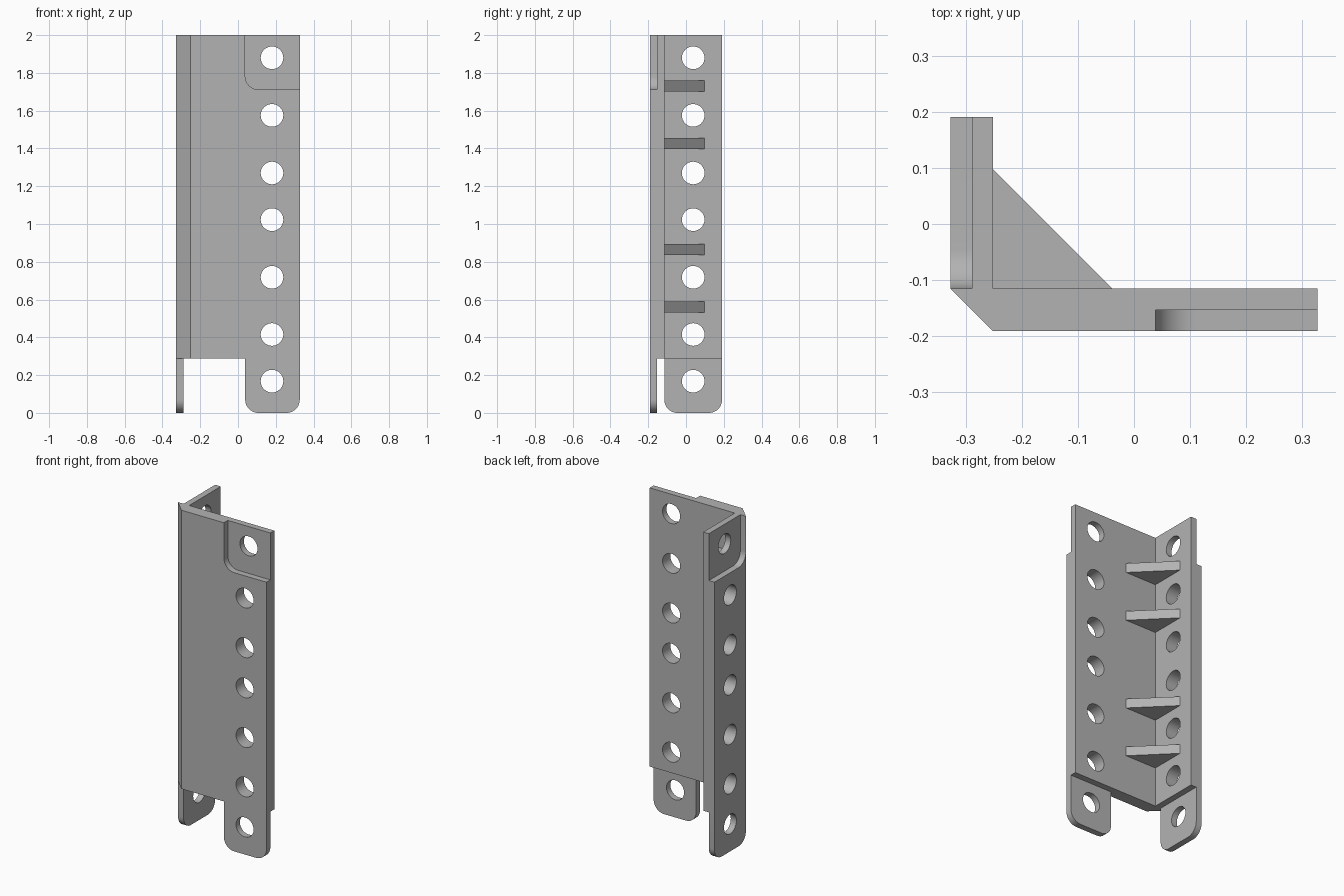
import bpy, bmesh
from math import pi, cos, sin

cube = bpy.data.objects.get("Cube")
if cube:
    bpy.data.objects.remove(cube, do_unlink=True)

grey = bpy.data.materials.new("plain grey")
grey.use_nodes = True
grey.diffuse_color = (0.45, 0.45, 0.45, 1)
grey.node_tree.nodes["Principled BSDF"].inputs["Base Color"].default_value = grey.diffuse_color

X0, X1, Y0, Y1 = -0.327, 0.327, -0.191, 0.191
T = 0.076             # plate thickness
HALF = T / 2          # tab thickness and recess depth
XI, YI = X0 + T, Y0 + T
BASE, HEIGHT, TAB_X, RADIUS = 0.288, 2.0, 0.038, 0.07
MAPS = {"x": lambda u, v, w: (w, u, v),
        "y": lambda u, v, w: (u, w, v),
        "z": lambda u, v, w: (u, v, w)}


def prism(name, outline, axis, lo, hi):
    """Extrude a flat outline along one axis."""
    place = MAPS[axis]
    bm = bmesh.new()
    rings = [[bm.verts.new(place(u, v, w)) for u, v in outline] for w in (lo, hi)]
    for ring in rings:
        bm.faces.new(ring)
    for i in range(len(outline)):
        j = (i + 1) % len(outline)
        bm.faces.new((rings[0][i], rings[0][j], rings[1][j], rings[1][i]))
    bmesh.ops.recalc_face_normals(bm, faces=bm.faces)
    mesh = bpy.data.meshes.new(name)
    bm.to_mesh(mesh)
    bm.free()
    mesh.materials.append(grey)
    ob = bpy.data.objects.new(name, mesh)
    bpy.context.collection.objects.link(ob)
    return ob


def arc(cu, cv, r, start, sweep, steps):
    return [(cu + r * cos(start + sweep * i / steps),
             cv + r * sin(start + sweep * i / steps)) for i in range(steps + 1)]


def tab_outline(u0, u1, v0, v1, round_both):
    """Rectangle with one or both lower corners rounded."""
    pts = [(u0, v1)] + arc(u0 + RADIUS, v0 + RADIUS, RADIUS, pi, pi / 2, 10)
    if round_both:
        pts += arc(u1 - RADIUS, v0 + RADIUS, RADIUS, -pi / 2, pi / 2, 10)
    else:
        pts.append((u1, v0))
    return pts + [(u1, v1)]


def combine(target, tool, operation):
    mod = target.modifiers.new(operation.lower(), "BOOLEAN")
    mod.object, mod.operation, mod.solver = tool, operation, "EXACT"
    bpy.context.view_layer.objects.active = target
    bpy.ops.object.modifier_apply(modifier=mod.name)
    bpy.data.objects.remove(tool, do_unlink=True)


# Angle section with a chamfered outer corner
bracket = prism("angle_bracket",
                [(X0, Y1), (X0, YI), (XI, Y0), (X1, Y0), (X1, YI), (XI, YI), (XI, Y1)],
                "z", BASE, HEIGHT)

# Each flange: extrusion axis, inner edge, outer edge, outside face, hole line
for axis, u0, u1, face, hole_u in (("y", TAB_X, X1, Y0, 0.18), ("x", YI, Y1, X0, 0.038)):
    # Half-thickness tab below
    tab = prism("tab", tab_outline(u0, u1, 0, BASE + 0.06, True), axis, face, face + HALF)
    combine(bracket, tab, "UNION")
    # Matching recess on the outside at the top
    recess = prism("recess_cutter",
                   tab_outline(u0, u1 + 0.1, HEIGHT - BASE, HEIGHT + 0.1, False),
                   axis, face - 0.1, face + HALF)
    combine(bracket, recess, "DIFFERENCE")
    # Row of bolt holes
    for z in (0.168, 0.415, 0.718, 1.023, 1.27, 1.575, 1.88):
        hole = prism("hole_cutter", arc(hole_u, z, 0.06, 0, 2 * pi, 32)[:-1],
                     axis, face - 0.05, face + T + 0.05)
        combine(bracket, hole, "DIFFERENCE")

# Triangular gussets in the inner corner
LEG = 0.212
gussets = []
for i, z in enumerate((0.56, 0.865, 1.425, 1.73)):
    gussets.append(prism(f"gusset_{i + 1}", [(XI, YI), (XI + LEG, YI), (XI, YI + LEG)],
                         "z", z - 0.029, z + 0.029))

# Smooth the curved walls, keep edges sharp
bpy.ops.object.select_all(action="DESELECT")
bracket.select_set(True)
bpy.context.view_layer.objects.active = bracket
bpy.ops.object.shade_smooth_by_angle(angle=pi / 6)
